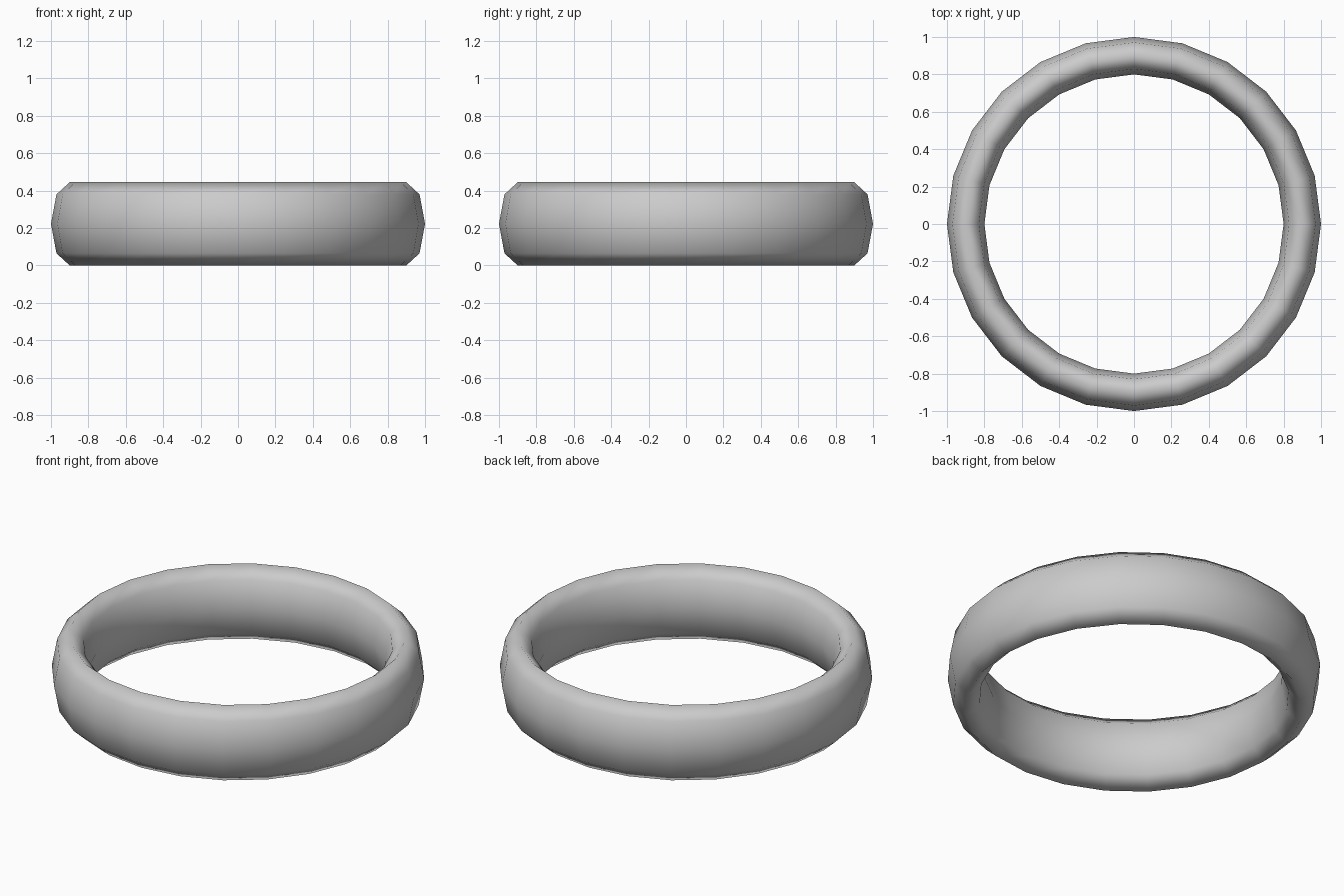
import bpy

if "Cube" in bpy.data.objects:
    bpy.data.objects.remove(bpy.data.objects["Cube"])

HEIGHT = 0.445
MINOR = 0.1

# Ring band: 24-sided torus with an octagonal section stretched upward
bpy.ops.mesh.primitive_torus_add(
    major_segments=24, minor_segments=8,
    major_radius=0.9, minor_radius=MINOR,
    location=(0, 0, HEIGHT / 2))
ring = bpy.context.object
ring.name = "ring_band"
ring.scale.z = HEIGHT / (2 * MINOR)
bpy.ops.object.transform_apply(location=True, rotation=True, scale=True)
bpy.ops.object.shade_smooth()
